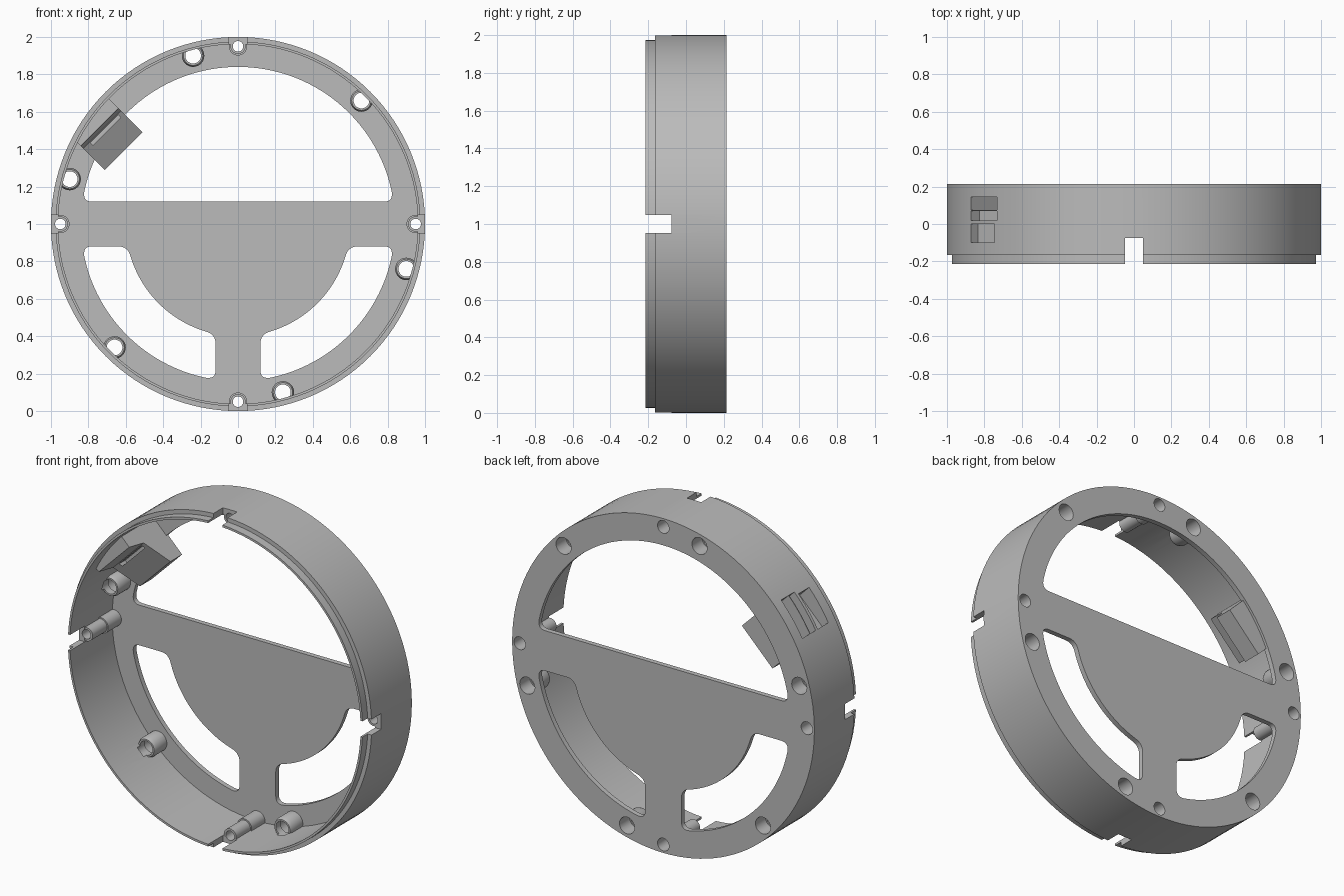
import bpy, bmesh, math
from mathutils import Vector

old = bpy.data.objects.get("Cube")
if old:
    bpy.data.objects.remove(old, do_unlink=True)

grey = bpy.data.materials.new("plain grey")
grey.use_nodes = True
COLOUR = (0.5, 0.5, 0.5, 1)
grey.diffuse_color = COLOUR
grey.node_tree.nodes["Principled BSDF"].inputs["Base Color"].default_value = COLOUR

CENTRE_Z = 1.0
BACK, FLOOR = 0.215, 0.185          # outside and inside of the back plate
RIM, SHOULDER = -0.215, -0.165      # front lip and the step behind it
SLOT_END = -0.075
DIAG = math.sqrt(0.5)
OUT = Vector((-DIAG, 0, DIAG))      # radial direction of the socket
ALONG = Vector((DIAG, 0, DIAG))     # direction along the socket


def finish(name, bm):
    bmesh.ops.recalc_face_normals(bm, faces=bm.faces)
    mesh = bpy.data.meshes.new(name)
    bm.to_mesh(mesh)
    bm.free()
    mesh.materials.append(grey)
    ob = bpy.data.objects.new(name, mesh)
    bpy.context.scene.collection.objects.link(ob)
    return ob


def add_lathe(bm, profile, x=0, z=0, steps=32):
    """Solid of revolution about a front-to-back axis; profile is (radius, y)."""
    rings = []
    for r, y in profile:
        if r == 0:
            rings.append([bm.verts.new((x, y, z + CENTRE_Z))] * steps)
            continue
        angles = [math.tau * i / steps for i in range(steps)]
        rings.append([bm.verts.new((x + r * math.cos(a), y, z + CENTRE_Z + r * math.sin(a)))
                      for a in angles])
    for a, b in zip(rings, rings[1:]):
        for i in range(steps):
            j = (i + 1) % steps
            bm.faces.new(list(dict.fromkeys((a[i], a[j], b[j], b[i]))))


def add_prism(bm, outline, push):
    """Extrude a closed outline of 3D points along a vector."""
    near = [bm.verts.new(p) for p in outline]
    far = [bm.verts.new(p + push) for p in outline]
    bm.faces.new(near)
    bm.faces.new(far)
    for i in range(len(near)):
        j = (i + 1) % len(near)
        bm.faces.new((near[i], near[j], far[j], far[i]))


def add_socket_prism(bm, profile, t0, t1):
    """Prism along the socket; profile is (distance from centre, y)."""
    outline = [OUT * u + ALONG * t0 + Vector((0, y, CENTRE_Z)) for u, y in profile]
    add_prism(bm, outline, ALONG * (t1 - t0))


def rect(a0, a1, b0, b1):
    return [(a0, b0), (a1, b0), (a1, b1), (a0, b1)]


def boolean(target, tool, operation):
    mod = target.modifiers.new(operation.lower(), 'BOOLEAN')
    mod.operation, mod.object, mod.solver = operation, tool, 'EXACT'
    bpy.context.view_layer.objects.active = target
    bpy.ops.object.modifier_apply(modifier=mod.name)
    bpy.data.objects.remove(tool, do_unlink=True)


def arc(r, start, end, n):
    angles = [math.radians(start + (end - start) * i / n) for i in range(n + 1)]
    return [(r * math.cos(a), r * math.sin(a)) for a in angles]


def rounded_outline(parts):
    """Join (polyline, following corner) pairs with curved corners."""
    pts = []
    for k, (line, corner) in enumerate(parts):
        pts += line
        a, b = line[-1], parts[(k + 1) % len(parts)][0][0]
        for i in range(1, 6):
            t = i / 6
            pts.append(tuple((1 - t) ** 2 * a[m] + 2 * t * (1 - t) * corner[m] + t * t * b[m]
                             for m in (0, 1)))
    return pts


def add_window(bm, outline):
    add_prism(bm, [Vector((x, 0.15, z + CENTRE_Z)) for x, z in outline], Vector((0, 0.15, 0)))


# Ring wall with stepped lip and a closed back
bm = bmesh.new()
add_lathe(bm, [(0, BACK), (1, BACK), (1, SHOULDER), (0.975, SHOULDER), (0.975, RIM),
               (0.962, RIM), (0.962, FLOOR), (0, FLOOR)], steps=128)
ring = finish("ring_housing", bm)

# Windows in the back plate
R_OUT, R_IN, BAR, STEM = 0.84, 0.6, 0.12, 0.12
bm = bmesh.new()
corner_x = math.sqrt(R_OUT ** 2 - BAR ** 2)
inner_x = math.sqrt(R_IN ** 2 - BAR ** 2)
flat = corner_x - 0.05
add_window(bm, rounded_outline([
    (arc(R_OUT, 12, 168, 64), (-corner_x, BAR)),
    ([(-flat, BAR), (flat, BAR)], (corner_x, BAR))]))
for side in (1, -1):
    outline = rounded_outline([
        (arc(R_OUT, -12, -78, 32), (STEM, -corner_x)),
        ([(STEM, 0.05 - corner_x), (STEM, -inner_x - 0.05)], (STEM, -inner_x)),
        (arc(R_IN, -73, -17, 28), (inner_x, -BAR)),
        ([(inner_x + 0.05, -BAR), (flat, -BAR)], (corner_x, -BAR))])
    add_window(bm, [(side * x, z) for x, z in outline])
boolean(ring, finish("window_cutter", bm), 'DIFFERENCE')

# Screw posts: four tall on the axes, six short between them
tall = [(0, 0.95), (0.95, 0), (0, -0.95), (-0.95, 0)]
short = [(s * x, s * z) for x, z in ((-0.24, 0.9), (0.66, 0.66), (0.9, -0.24)) for s in (1, -1)]
posts, holes = bmesh.new(), bmesh.new()
ROOT, PAST = 0.2, 0.25
for x, z in tall:
    add_lathe(posts, [(0, ROOT), (0.049, ROOT), (0.049, 0.06), (0.041, 0.06),
                      (0.041, SLOT_END), (0, SLOT_END)], x, z)
    add_lathe(holes, [(0, PAST), (0.038, PAST), (0.038, 0.08), (0.028, 0.08),
                      (0.028, -0.1), (0, -0.1)], x, z)
for x, z in short:
    add_lathe(posts, [(0, ROOT), (0.06, ROOT), (0.06, 0.095), (0.052, 0.075), (0, 0.075)], x, z)
    add_lathe(holes, [(0, PAST), (0.05, PAST), (0.05, 0.12), (0.042, 0.12),
                      (0.042, 0.05), (0, 0.05)], x, z)
boolean(ring, finish("post_union", posts), 'UNION')
boolean(ring, finish("hole_cutter", holes), 'DIFFERENCE')

# Four notches in the front edge
bm = bmesh.new()
for x, z in tall:
    dx, dz = (0.047, 0.09) if x == 0 else (0.09, 0.047)
    cx, cz = x * 1.04, z * 1.04 + CENTRE_Z
    add_prism(bm, [Vector((px, -0.3, pz)) for px, pz in rect(cx - dx, cx + dx, cz - dz, cz + dz)],
              Vector((0, SLOT_END - 0.001 + 0.3, 0)))
boolean(ring, finish("notch_cutter", bm), 'DIFFERENCE')

# Socket block on the inside of the wall, trimmed to the ring
bm = bmesh.new()
add_socket_prism(bm, [(1.1, -0.115), (0.89, -0.115), (0.87, 0.0), (0.707, 0.09),
                      (0.707, 0.2), (1.1, 0.2)], -0.30, -0.014)
block = finish("socket_block", bm)
bm = bmesh.new()
add_lathe(bm, [(0, 0.3), (0.98, 0.3), (0.98, -0.3), (0, -0.3)], steps=128)
boolean(block, finish("block_trim", bm), 'INTERSECT')
boolean(ring, block, 'UNION')

# Socket openings through the wall, and the slit in the block's face
bm = bmesh.new()
add_socket_prism(bm, rect(0.76, 1.1, 0.075, 0.145), -0.27, -0.035)
add_socket_prism(bm, rect(0.9, 1.1, 0.02, 0.07), -0.27, -0.035)
add_socket_prism(bm, rect(0.91, 1.1, -0.1, 0.0), -0.27, -0.055)
add_socket_prism(bm, rect(0.845, 0.865, -0.05, 0.06), -0.25, -0.04)
boolean(ring, finish("socket_cutter", bm), 'DIFFERENCE')

# Smooth curved walls, crisp edges
bpy.ops.object.select_all(action='DESELECT')
ring.select_set(True)
bpy.context.view_layer.objects.active = ring
bpy.ops.object.shade_smooth_by_angle(angle=math.radians(30))
